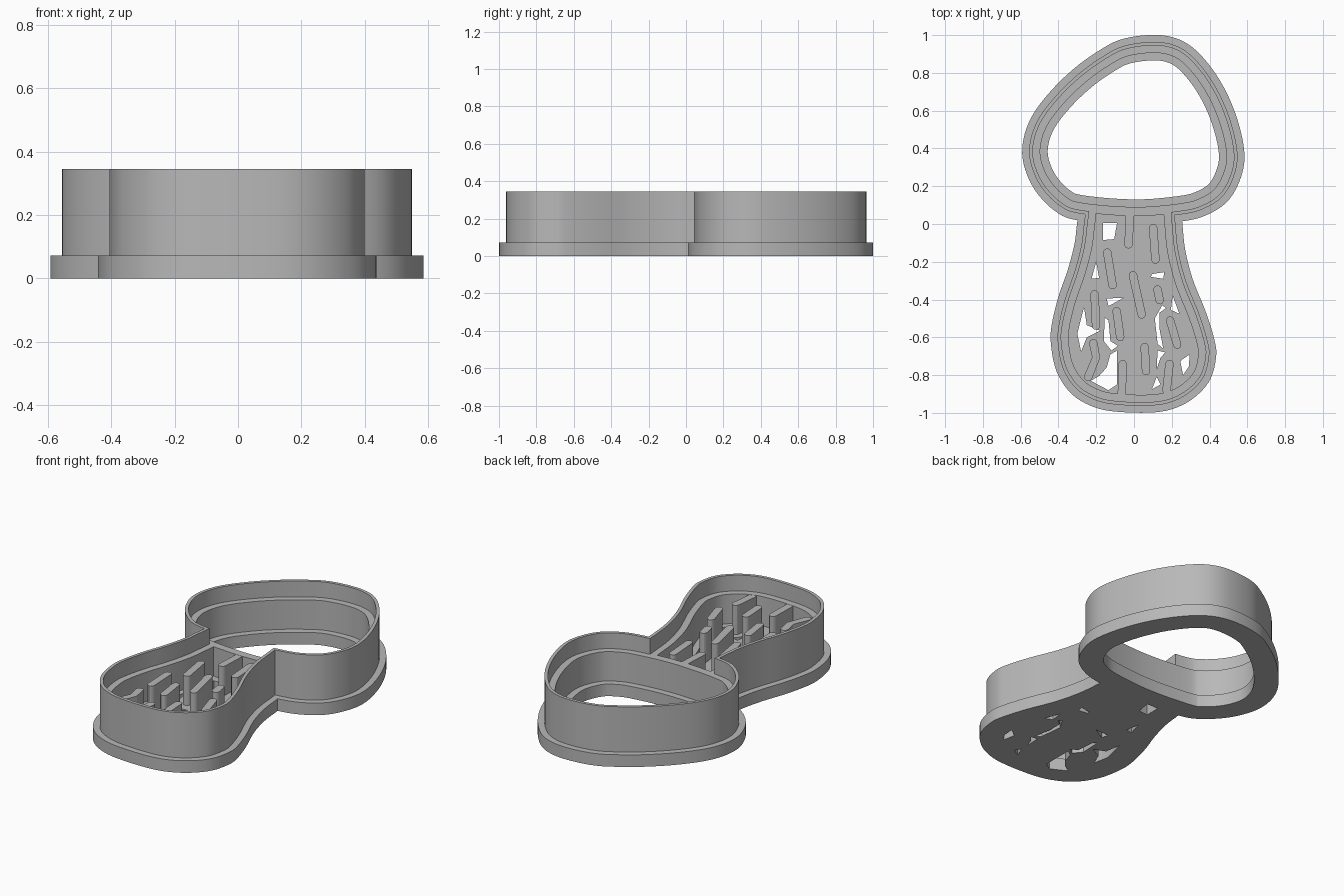
import bpy, bmesh, math
from mathutils import Vector

if "Cube" in bpy.data.objects:
    bpy.data.objects.remove(bpy.data.objects["Cube"], do_unlink=True)

# Heights of the flange, the stamping ridges and the cutting wall
FLANGE_TOP, RIDGE_TOP, WALL_TOP = 0.073, 0.25, 0.345
# Inward offsets from the flange edge
WALL_OUT, WALL_IN, RIDGE_OUT, RIDGE_IN, HOLE_EDGE = 0.037, 0.056, 0.047, 0.095, 0.135

grey = bpy.data.materials.new("grey plastic")
grey.use_nodes = True
GREY = (0.48, 0.48, 0.48, 1.0)
grey.diffuse_color = GREY
grey.node_tree.nodes["Principled BSDF"].inputs["Base Color"].default_value = GREY

CAP = [(-.30, .02), (-.42, .07), (-.525, .18), (-.585, .32), (-.585, .45), (-.535, .58),
       (-.435, .71), (-.315, .825), (-.19, .915), (-.075, .975), (.07, 1), (.2, .99),
       (.31, .935), (.415, .82), (.5, .675), (.56, .51), (.585, .355), (.56, .23),
       (.495, .12), (.39, .05), (.26, .015), (0, -.005)]

STALK = [(.255, .015), (.27, -.13), (.31, -.29), (.38, -.465), (.425, -.61), (.435, -.7),
         (.405, -.82), (.33, -.91), (.23, -.97), (.11, -.997), (-.075, -.995), (-.21, -.97),
         (-.33, -.9), (-.41, -.78), (-.44, -.635), (-.435, -.53), (-.4, -.385), (-.35, -.24),
         (-.315, -.105), (-.3, .015), (-.28, .13), (-.2, .22), (0, .25), (.17, .22), (.24, .13)]

# Centre lines of the raised dashes on the stalk
DASHES = [[(-.02, .08), (-.03, -.13)], [(.10, 0), (.115, -.21)],
          [(-.145, -.13), (-.11, -.345)], [(-.01, -.25), (.045, -.5)],
          [(-.21, -.35), (-.2, -.56)], [(.12, -.325), (.14, -.425)],
          [(-.095, -.44), (-.07, -.62)], [(.055, -.63), (.065, -.8)],
          [(.185, -.49), (.235, -.66)], [(-.22, -.61), (-.2, -.7), (-.25, -.83)],
          [(-.06, -.72), (-.065, -.92)], [(.19, -.72), (.17, -.9)]]

# Openings left between the dashes in the stalk floor
OPENINGS = [[(-.165, .005), (-.09, .005), (-.105, -.08), (-.165, -.085)],
            [(-.2, -.2), (-.185, -.285), (-.225, -.29)],
            [(.095, -.265), (.16, -.255), (.155, -.29), (.09, -.28)],
            [(-.145, -.395), (-.055, -.39), (-.09, -.41), (-.135, -.435)],
            [(-.265, -.44), (-.25, -.535), (-.18, -.565), (-.25, -.6), (-.28, -.675), (-.3, -.58)],
            [(-.155, -.495), (-.135, -.51), (-.125, -.62), (-.085, -.645), (-.12, -.67), (-.16, -.62)],
            [(-.185, -.805), (-.145, -.76), (-.125, -.69), (-.09, -.67), (-.09, -.85),
             (-.135, -.88), (-.23, -.83)],
            [(.15, -.43), (.17, -.445), (.135, -.47), (.135, -.555), (.155, -.66), (.125, -.635), (.11, -.5)],
            [(.205, -.38), (.24, -.475), (.195, -.455)],
            [(.295, -.69), (.29, -.755), (.26, -.8), (.245, -.725)],
            [(.12, -.81), (.14, -.85), (.095, -.875)],
            [(.125, -.67), (.165, -.68), (.14, -.71), (.12, -.77)]]


def smooth_loop(points, steps=5):
    """Closed Catmull-Rom curve through the points."""
    pts = [Vector(p) for p in points]
    n = len(pts)
    loop = []
    for i in range(n):
        a, b, c, d = (pts[(i + k) % n] for k in (-1, 0, 1, 2))
        for s in range(steps):
            t = s / steps
            loop.append(b + (c - a) * (t / 2)
                        + (a * 2 - b * 5 + c * 4 - d) * (t * t / 2)
                        + (b * 3 - a - c * 3 + d) * (t ** 3 / 2))
    return loop


def inset(loop, distance):
    """Move a clockwise loop inward along its normals."""
    n = len(loop)
    result = []
    for i, p in enumerate(loop):
        tangent = (loop[(i + 1) % n] - loop[i - 1]).normalized()
        result.append(p + Vector((tangent.y, -tangent.x)) * distance)
    return result


def prism(name, loop, bottom, top):
    """Upright solid with the loop as its outline."""
    bm = bmesh.new()
    face = bm.faces.new([bm.verts.new((p[0], p[1], bottom)) for p in loop])
    grown = bmesh.ops.extrude_face_region(bm, geom=[face])["geom"]
    moved = [v for v in grown if isinstance(v, bmesh.types.BMVert)]
    bmesh.ops.translate(bm, verts=moved, vec=(0, 0, top - bottom))
    bmesh.ops.recalc_face_normals(bm, faces=bm.faces)
    mesh = bpy.data.meshes.new(name)
    bm.to_mesh(mesh)
    bm.free()
    mesh.materials.append(grey)
    obj = bpy.data.objects.new(name, mesh)
    bpy.context.collection.objects.link(obj)
    return obj


def combine(target, other, operation):
    """Apply a boolean and discard the second solid."""
    mod = target.modifiers.new("combine", "BOOLEAN")
    mod.operation, mod.solver, mod.object = operation, "EXACT", other
    bpy.context.view_layer.update()
    bpy.context.view_layer.objects.active = target
    bpy.ops.object.modifier_apply(modifier=mod.name)
    bpy.data.objects.remove(other, do_unlink=True)


def cut(target, loop):
    combine(target, prism("cutter", loop, -0.5, 1), "DIFFERENCE")


def capsule(path, radius, arc=6):
    """Rounded outline around an open path, ends lying on the path tips."""
    pts = [Vector(p) for p in path]
    first, last = (pts[1] - pts[0]).normalized(), (pts[-1] - pts[-2]).normalized()
    pts[0] = pts[0] + first * radius
    pts[-1] = pts[-1] - last * radius
    loop = []
    for centre, direction, middle in ((pts[0], -first, pts[1:-1]), (pts[-1], last, pts[1:-1][::-1])):
        angle = math.atan2(direction.y, direction.x)
        for k in range(arc + 1):
            a = angle - math.pi / 2 + math.pi * k / arc
            loop.append(centre + Vector((math.cos(a), math.sin(a))) * radius)
        side = Vector((direction.y, -direction.x)) * -radius
        loop += [m + side for m in middle]
    return loop


cap, stalk = smooth_loop(CAP), smooth_loop(STALK)

# Flange and stalk floor, open under the cap
flange = prism("base_flange", inset(cap, 0), 0, FLANGE_TOP)
combine(flange, prism("stalk_floor", stalk, 0, FLANGE_TOP), "UNION")
cut(flange, inset(cap, HOLE_EDGE))
for opening in OPENINGS:
    cut(flange, opening)

# Thin cutting wall around the whole silhouette
wall = prism("cutting_wall", inset(cap, WALL_OUT), 0.07, WALL_TOP)
combine(wall, prism("stalk_wall", inset(stalk, WALL_OUT), 0.07, WALL_TOP), "UNION")
cut(wall, inset(cap, WALL_IN))
cut(wall, inset(stalk, WALL_IN))

# Lower ridge inside the wall, crossing between cap and stalk
ridge = prism("stamping_ridge", inset(stalk, RIDGE_OUT), 0.07, RIDGE_TOP)
cut(ridge, inset(stalk, RIDGE_IN))
cut(ridge, inset(cap, 0.07))
cap_ridge = prism("cap_ridge", inset(cap, RIDGE_OUT), 0.07, RIDGE_TOP)
cut(cap_ridge, inset(cap, RIDGE_IN))
combine(ridge, cap_ridge, "UNION")

# Raised dashes on the stalk floor
parts = [flange, wall, ridge]
for i, path in enumerate(DASHES):
    parts.append(prism(f"stalk_dash_{i + 1}", capsule(path, 0.022), 0.07, RIDGE_TOP - 0.001))

bpy.ops.object.select_all(action="DESELECT")
for part in parts:
    part.select_set(True)
bpy.context.view_layer.objects.active = flange
bpy.ops.object.shade_smooth_by_angle(angle=math.radians(30))
